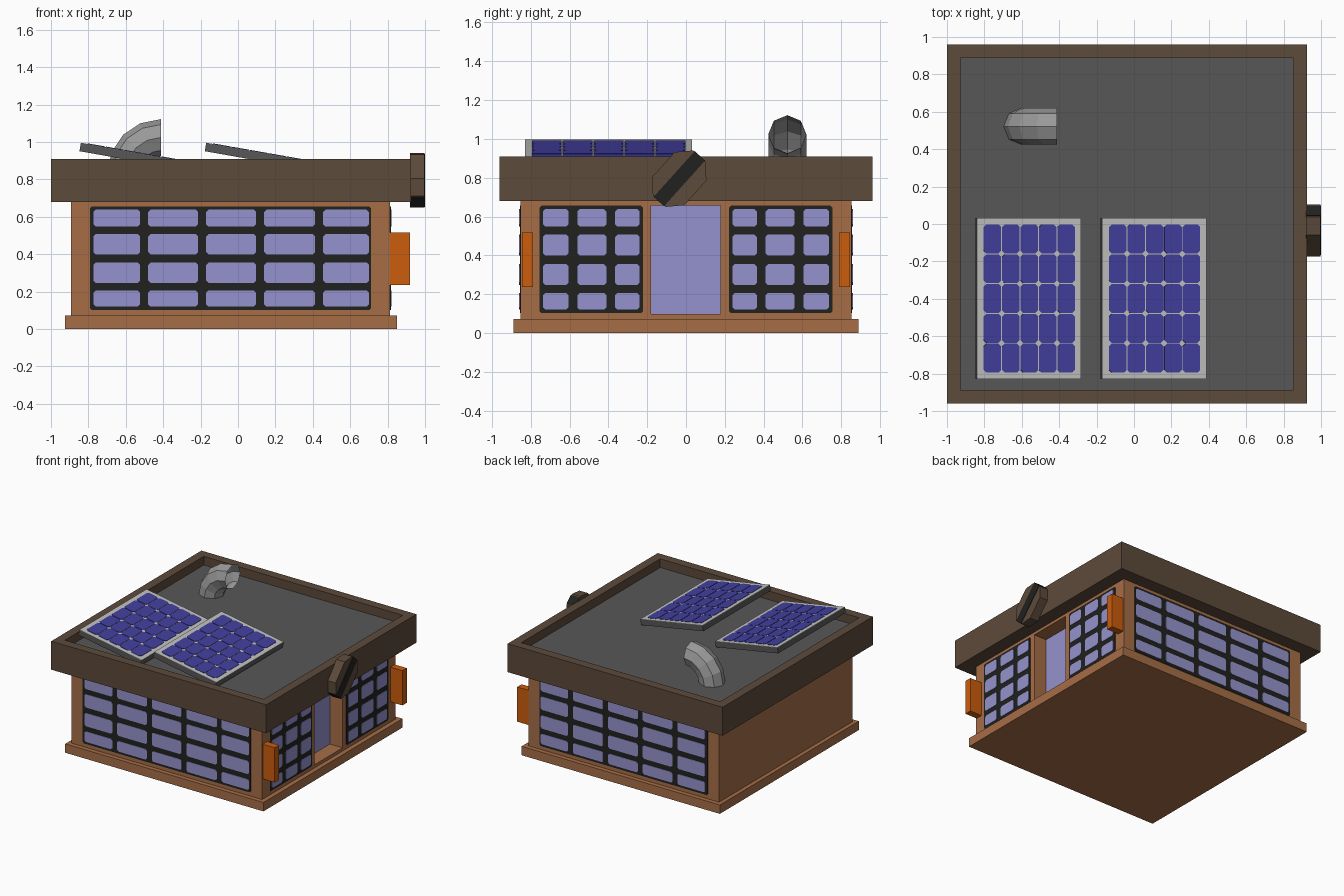
import bpy, bmesh, math
from mathutils import Vector

if "Cube" in bpy.data.objects:
    bpy.data.objects.remove(bpy.data.objects["Cube"])


def material(name, r, g, b):
    m = bpy.data.materials.new(name)
    m.diffuse_color = (r, g, b, 1)
    m.use_nodes = True
    m.node_tree.nodes["Principled BSDF"].inputs["Base Color"].default_value = m.diffuse_color
    return m


WALL = material("wall brown", .38, .155, .062)
TRIM = material("roof dark brown", .108, .069, .043)
DECK = material("deck grey", .095, .095, .095)
GLASS = material("window lilac", .30, .29, .61)
FRAME = material("frame black", .015, .016, .014)
ORANGE = material("bracket orange", .60, .11, .004)
CELL = material("solar blue", .055, .05, .35)
SILVER = material("panel silver", .54, .54, .53)
METAL = material("pipe grey", .32, .32, .32)


def finish(bm, name, *mats):
    bmesh.ops.recalc_face_normals(bm, faces=bm.faces)
    me = bpy.data.meshes.new(name)
    bm.to_mesh(me)
    bm.free()
    for m in mats:
        me.materials.append(m)
    ob = bpy.data.objects.new(name, me)
    bpy.context.collection.objects.link(ob)
    return ob


def prism(bm, pts, w0, w1, place):
    """Closed prism from a 2D outline, mapped to space by place(u, v, w)."""
    lo = [bm.verts.new(place(u, v, w0)) for u, v in pts]
    hi = [bm.verts.new(place(u, v, w1)) for u, v in pts]
    bm.faces.new(lo[::-1])
    bm.faces.new(hi)
    n = len(pts)
    for i in range(n):
        j = (i + 1) % n
        bm.faces.new((lo[i], lo[j], hi[j], hi[i]))


def rect(u0, u1, v0, v1, c=0):
    """Rectangle outline, with corners cut by c when given."""
    if not c:
        return [(u0, v0), (u1, v0), (u1, v1), (u0, v1)]
    return [(u0 + c, v0), (u1 - c, v0), (u1, v0 + c), (u1, v1 - c),
            (u1 - c, v1), (u0 + c, v1), (u0, v1 - c), (u0, v0 + c)]


def plates(name, mat, outlines, w0, w1, place):
    bm = bmesh.new()
    for o in outlines:
        prism(bm, o, w0, w1, place)
    return finish(bm, name, mat)


def box(name, mat, x0, x1, y0, y1, z0, z1):
    return plates(name, mat, [rect(x0, x1, y0, y1)], z0, z1, lambda u, v, w: Vector((u, v, w)))


# Plinth and walls, with the doorway cut into the right side
box("plinth", WALL, -.925, .85, -.888, .888, 0, .072)
walls = box("walls", WALL, -.893, .813, -.852, .852, .072, .68)
cutter = box("doorway_cutter", WALL, .693, .9, -.18, .177, .098, .657)
cutter.hide_render = True
mod = walls.modifiers.new("doorway", 'BOOLEAN')
mod.operation, mod.object, mod.solver = 'DIFFERENCE', cutter, 'EXACT'
bpy.context.view_layer.objects.active = walls
bpy.ops.object.modifier_apply(modifier=mod.name)
bpy.data.objects.remove(cutter)
box("door_glass", GLASS, .691, .699, -.18, .177, .098, .657)

# Roof tray: top inset for the rim, deck sunk below it
bm = bmesh.new()
prism(bm, rect(-1, .925, -.96, .96), .68, .91, lambda u, v, w: Vector((u, v, w)))
bm.faces.ensure_lookup_table()
top = max(bm.faces, key=lambda f: f.calc_center_median().z)
bm.normal_update()
bmesh.ops.inset_region(bm, faces=[top], thickness=.102)
deck = bmesh.ops.extrude_discrete_faces(bm, faces=[top])["faces"][0]
bmesh.ops.translate(bm, verts=deck.verts, vec=(0, 0, -.07))
deck.material_index = 1
finish(bm, "roof", TRIM, DECK)


# Windows: black plate with rows of cut-corner panes on top
ROWS = [(.12, .206), (.247, .355), (.399, .507), (.548, .638)]
WIDE = [(-.773, -.524), (-.48, -.214), (-.17, .096), (.14, .412), (.455, .70)]
NARROW = [(.239, .365), (.41, .56), (.605, .737)]


def window(name, cols, u0, u1, place):
    plates(name + "_frame", FRAME, [rect(u0, u1, .102, .656, .01)], -.004, .004, place)
    panes = [rect(a, b, c, d, .012) for a, b in cols for c, d in ROWS]
    plates(name + "_panes", GLASS, panes, .002, .007, place)


for side, s in (("front", -1), ("back", 1)):
    window(side + "_window", WIDE, -.792, .711,
           lambda u, v, w, s=s: Vector((u, s * (.852 + w), v)))
for side, s in (("near", -1), ("far", 1)):
    window(side + "_side_window", NARROW, .222, .755,
           lambda u, v, w, s=s: Vector((.813 + w, s * u, v)))
    # Orange wall bracket at each corner of the door side
    y = s * .816
    box(side + "_bracket", ORANGE, .813, .92, y - .028, y + .028, .236, .517)


# Solar panels, tilted ten degrees towards +x
TILT = math.radians(10)
LEN = .566


def solar_panel(name, x):
    def place(u, v, w):
        c, s = math.cos(TILT), math.sin(TILT)
        return Vector((x + u * c + w * s, v, .995 - u * s + w * c))
    plates(name + "_body", DECK, [rect(0, LEN, -.83, .032)], -.045, -.002, place)
    plates(name + "_face", SILVER, [rect(0, LEN, -.83, .032)], -.002, .001, place)
    du, dv, g = .1, .1594, .0025
    cells = [rect(.034 + i * du + g, .034 + (i + 1) * du - g,
                  -.797 + j * dv + g, -.797 + (j + 1) * dv - g, .014)
             for i in range(5) for j in range(5)]
    plates(name + "_cells", CELL, cells, 0, .004, place)


solar_panel("left_solar_panel", -.84)
solar_panel("right_solar_panel", -.17)

# Vent elbow: open eight-sided tube swept a quarter turn
bm = bmesh.new()
rings = []
for k in range(5):
    a = math.pi / 2 * k / 4
    ring = []
    for i in range(8):
        t = math.tau * i / 8
        r = .188 + .098 * math.cos(t)
        ring.append(bm.verts.new((-.412 - r * math.cos(a), .522 + .098 * math.sin(t),
                                  .836 + r * math.sin(a))))
    rings.append(ring)
for p, q in zip(rings, rings[1:]):
    for i in range(8):
        j = (i + 1) % 8
        bm.faces.new((p[i], p[j], q[j], q[i]))
finish(bm, "vent_elbow", METAL)


# Bean-shaped ornament on the roof edge, with a dark crease
def bean_place(u, v, w):
    c, s = math.cos(math.radians(48)), math.sin(math.radians(48))
    return Vector((w, -.034 + u * c - v * s, .795 + u * s + v * c))


bean = [(.155, -.045), (.155, .045), (.085, .11), (-.085, .11),
        (-.155, .045), (-.155, -.045), (-.085, -.11), (.085, -.11)]
plates("bean_ornament", TRIM, [bean], .92, .996, bean_place)
plates("bean_crease", FRAME, [rect(-.158, .158, -.036, .036)], .922, 1.0, bean_place)
